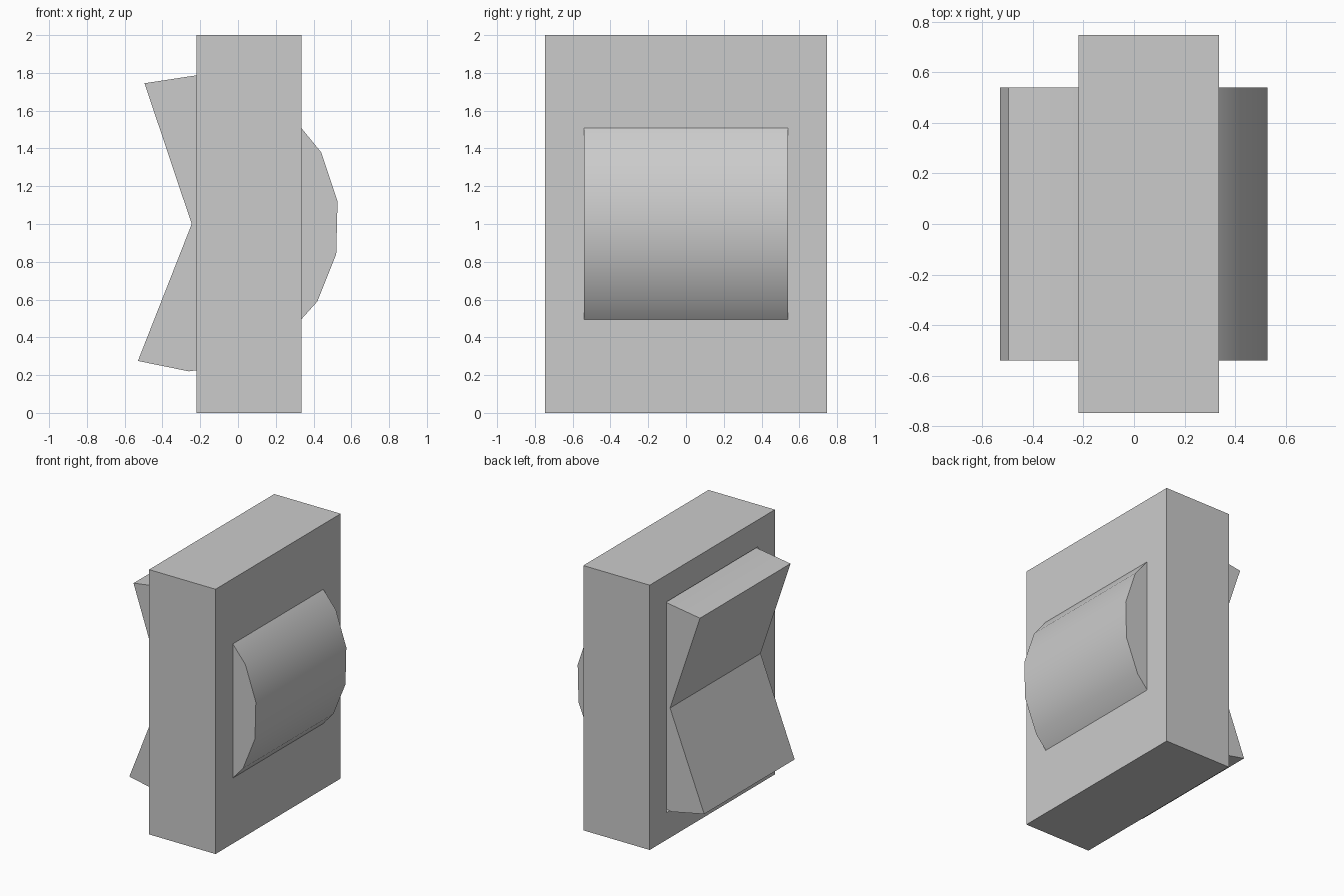
import bpy, bmesh

if "Cube" in bpy.data.objects:
    bpy.data.objects.remove(bpy.data.objects["Cube"])


def mesh_object(name, bm):
    bmesh.ops.recalc_face_normals(bm, faces=bm.faces[:])
    mesh = bpy.data.meshes.new(name)
    bm.to_mesh(mesh)
    bm.free()
    obj = bpy.data.objects.new(name, mesh)
    bpy.context.collection.objects.link(obj)
    return obj


def extrude_profile(name, points, half_width):
    """Extrude an (x, z) outline symmetrically along y."""
    bm = bmesh.new()
    face = bm.faces.new([bm.verts.new((x, -half_width, z)) for x, z in points])
    moved = bmesh.ops.extrude_face_region(bm, geom=[face])["geom"]
    verts = [v for v in moved if isinstance(v, bmesh.types.BMVert)]
    bmesh.ops.translate(bm, verts=verts, vec=(0, 2 * half_width, 0))
    if not any(f.normal.length and f.verts[0] in face.verts for f in bm.faces if f is face):
        bm.faces.new(list(face.verts))
    return mesh_object(name, bm)


def block(name, x0, x1, half_width, z0, z1):
    return extrude_profile(name, [(x0, z0), (x1, z0), (x1, z1), (x0, z1)], half_width)


# Housing with a recess that holds the rocker
housing = block("housing", -0.22, 0.335, 0.747, 0, 2)
cutter = block("recess_cutter", -0.4, 0.2, 0.544, 0.205, 1.797)
cutter.hide_render = True
cutter.hide_set(True)
cut = housing.modifiers.new("recess", 'BOOLEAN')
cut.operation = 'DIFFERENCE'
cut.solver = 'EXACT'
cut.object = cutter

# Rocker: V-shaped press face on one side, rounded drum on the other
rocker = extrude_profile("rocker", [
    (-0.53, 0.275), (-0.26, 0.22), (0.03, 0.26), (0.25, 0.40),
    (0.42, 0.59), (0.52, 0.84), (0.527, 1.12), (0.44, 1.38),
    (0.26, 1.60), (0.03, 1.745), (-0.22, 1.787), (-0.495, 1.745),
    (-0.245, 1.0),
], 0.54)
bpy.ops.object.select_all(action='DESELECT')
rocker.select_set(True)
bpy.context.view_layer.objects.active = rocker
bpy.ops.object.shade_smooth_by_angle(angle=0.52)
